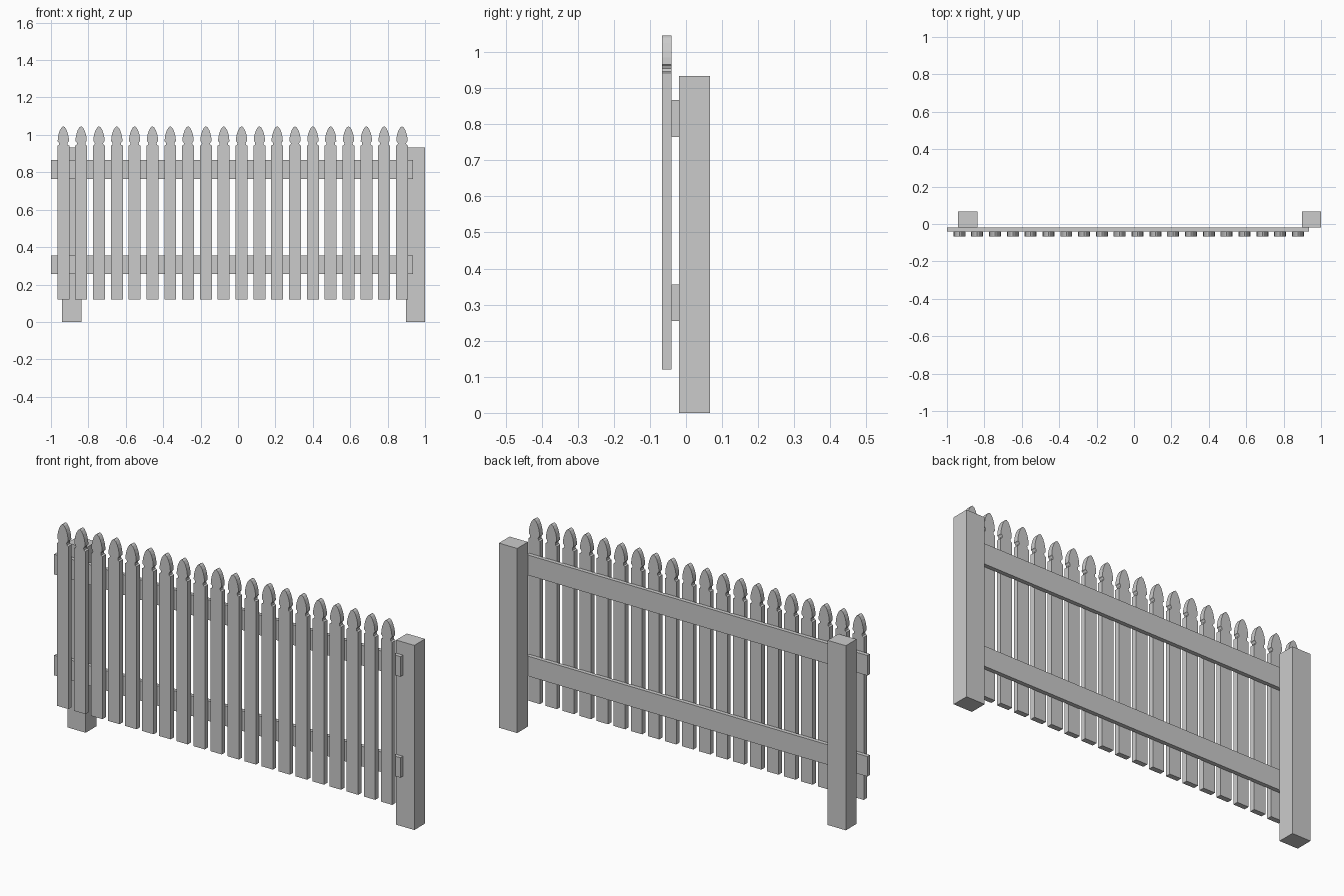
import bpy

if "Cube" in bpy.data.objects:
    bpy.data.objects.remove(bpy.data.objects["Cube"])


def make(name, verts, faces):
    mesh = bpy.data.meshes.new(name)
    mesh.from_pydata(verts, [], faces)
    mesh.update()
    obj = bpy.data.objects.new(name, mesh)
    bpy.context.collection.objects.link(obj)
    return obj


def extrude_profile(name, profile, y0, y1):
    """Solid from a counter-clockwise (x, z) outline, extruded along y."""
    n = len(profile)
    verts = [(x, y0, z) for x, z in profile] + [(x, y1, z) for x, z in profile]
    faces = [list(range(n)), list(range(2 * n - 1, n - 1, -1))]
    faces += [[i, i + n, (i + 1) % n + n, (i + 1) % n] for i in range(n)]
    return make(name, verts, faces)


def board(name, x0, x1, y0, y1, z0, z1):
    return extrude_profile(name, [(x0, z0), (x1, z0), (x1, z1), (x0, z1)], y0, y1)


# Square posts behind the rails
board("left_post", -0.94, -0.838, -0.02, 0.066, 0, 0.933)
board("right_post", 0.898, 1.0, -0.02, 0.066, 0, 0.933)

# Horizontal rails
board("lower_rail", -1.0, 0.936, -0.04, -0.02, 0.255, 0.356)
board("upper_rail", -1.0, 0.936, -0.04, -0.02, 0.765, 0.867)

# Pickets with notched neck and pointed-arch head (right half, mirrored)
half = [(0.032, 0.12), (0.032, 0.942), (0.024, 0.946), (0.022, 0.955),
        (0.025, 0.962), (0.030, 0.966), (0.029, 0.985), (0.025, 1.005),
        (0.018, 1.025), (0.009, 1.040)]
outline = half + [(0, 1.046)] + [(-x, z) for x, z in reversed(half)]
first = extrude_profile("picket", outline, -0.066, -0.04)
for i in range(20):
    picket = first if i == 0 else bpy.data.objects.new("picket", first.data)
    if i:
        bpy.context.collection.objects.link(picket)
    picket.location.x = -0.934 + i * 0.0953
